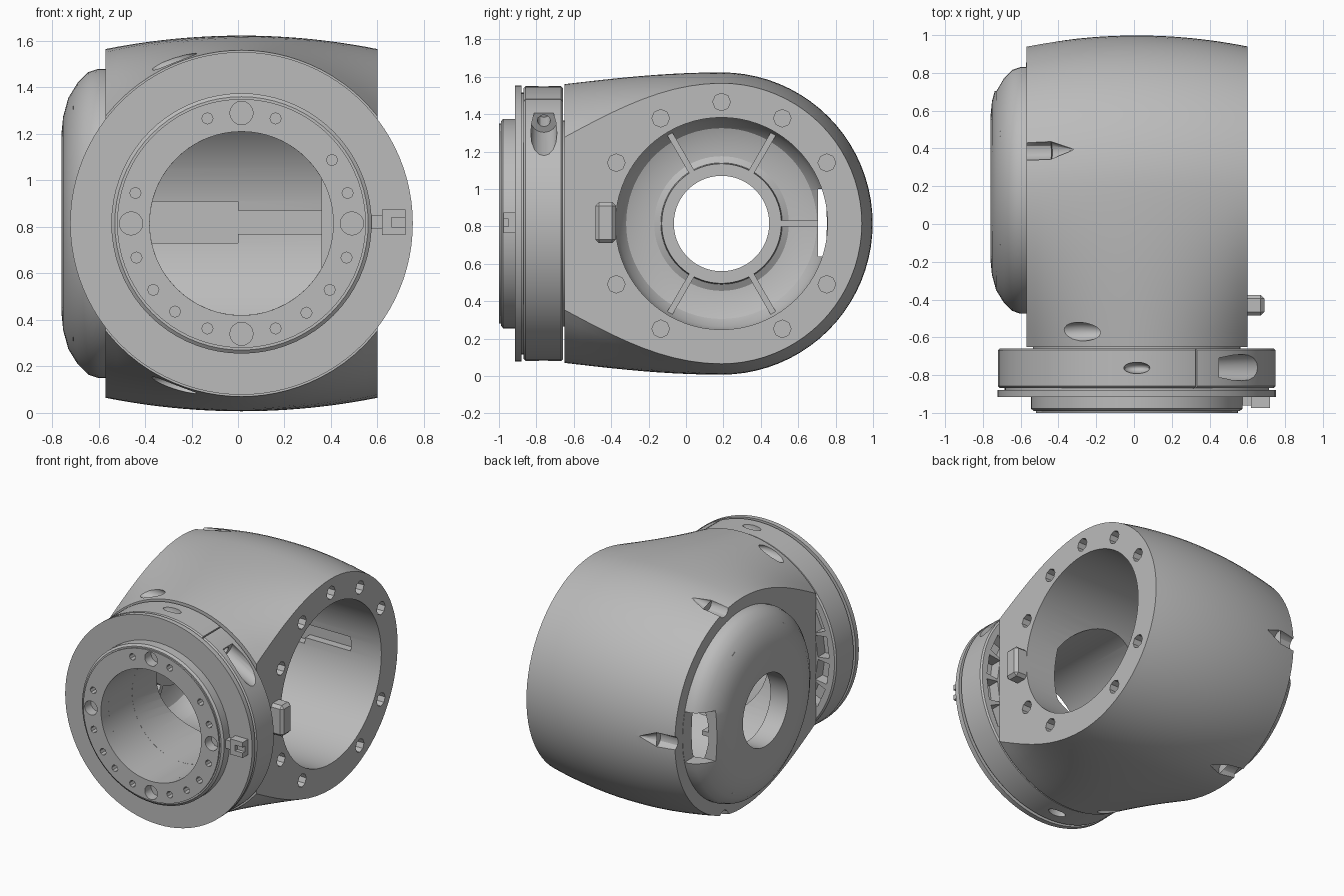
import bpy, bmesh
from math import sin, cos, pi, sqrt, radians
from mathutils import Vector, Matrix

cube = bpy.data.objects.get("Cube")
if cube:
    bpy.data.objects.remove(cube, do_unlink=True)

CX, CY, CZ = 0.015, 0.19, 0.815      # shared centre of both bores
X0, X1 = -0.57, 0.60                 # flat sides of the housing
FRONT = -0.65

grey = bpy.data.materials.new("cast_grey")
grey.use_nodes = True
grey.diffuse_color = (0.5, 0.5, 0.5, 1)
grey.node_tree.nodes["Principled BSDF"].inputs["Base Color"].default_value = grey.diffuse_color


def finish(name, bm):
    bmesh.ops.recalc_face_normals(bm, faces=bm.faces)
    mesh = bpy.data.meshes.new(name)
    bm.to_mesh(mesh)
    bm.free()
    mesh.materials.append(grey)
    obj = bpy.data.objects.new(name, mesh)
    bpy.context.collection.objects.link(obj)
    return obj


def activate(obj):
    bpy.ops.object.select_all(action='DESELECT')
    obj.select_set(True)
    bpy.context.view_layer.objects.active = obj


def lathe(name, profile, axis, steps=72):
    """Spin a closed (radius, position) profile round the x or y bore."""
    bm = bmesh.new()
    rings = []
    for i in range(steps):
        c, s = cos(2 * pi * i / steps), sin(2 * pi * i / steps)
        rings.append([bm.verts.new((a, CY + r * c, CZ + r * s) if axis == 'x'
                                   else (CX + r * c, a, CZ + r * s)) for r, a in profile])
    n = len(profile)
    for i in range(steps):
        p, q = rings[i], rings[(i + 1) % steps]
        for j in range(n):
            k = (j + 1) % n
            bm.faces.new((p[j], p[k], q[k], q[j]))
    return finish(name, bm)


def rod(name, start, end, radius, sides=16, tip=None):
    a, b = Vector(start), Vector(end)
    bm = bmesh.new()
    turn = (b - a).to_track_quat('Z', 'Y').to_matrix().to_4x4()
    bmesh.ops.create_cone(bm, cap_ends=True, segments=sides, radius1=radius,
                          radius2=radius if tip is None else tip, depth=(b - a).length,
                          matrix=Matrix.Translation((a + b) / 2) @ turn)
    return finish(name, bm)


def box(name, low, high, turn=Matrix.Identity(4)):
    a, b = Vector(low), Vector(high)
    bm = bmesh.new()
    bmesh.ops.create_cube(bm, size=1, matrix=turn @ Matrix.Translation((a + b) / 2)
                          @ Matrix.Diagonal((*(b - a), 1)))
    return finish(name, bm)


def ball(name, centre, size):
    bm = bmesh.new()
    bmesh.ops.create_uvsphere(bm, u_segments=20, v_segments=12, radius=1,
                              matrix=Matrix.Translation(centre) @ Matrix.Diagonal((*size, 1)))
    return finish(name, bm)


def cut(target, cutter):
    cutter.hide_render = True
    mod = target.modifiers.new("cut", 'BOOLEAN')
    mod.operation, mod.solver, mod.object = 'DIFFERENCE', 'EXACT', cutter
    activate(target)
    bpy.ops.object.modifier_apply(modifier=mod.name)
    bpy.data.objects.remove(cutter, do_unlink=True)


# Housing: barrel round x at the back, blending to a clipped disc at the front
def half_height(x, t):
    u = x - CX
    disc = sqrt(0.745 ** 2 - u * u)
    barrel = 0.808 - 0.058 * (u / 0.585) ** 2
    return disc + (barrel - disc) * sin(t * pi / 2)


def section(x):
    ts = [i / 10 for i in range(11)]
    pts = [(FRONT + (CY - FRONT) * t, half_height(x, t)) for t in ts]
    h = half_height(x, 1)
    arc = [(CY + h * sin(a), h * cos(a)) for a in (pi * i / 40 for i in range(1, 40))]
    return pts + arc + [(y, -z) for y, z in reversed(pts)]


bm = bmesh.new()
cols = []
for i in range(25):
    x = X0 + (X1 - X0) * i / 24
    cols.append([bm.verts.new((x, y, CZ + z)) for y, z in section(x)])
for p, q in zip(cols, cols[1:]):
    for j in range(len(p) - 1):
        bm.faces.new((p[j], p[j + 1], q[j + 1], q[j]))
bm.faces.new([c[0] for c in cols] + [c[-1] for c in reversed(cols)])
bm.faces.new(cols[0])
bm.faces.new(cols[-1])
housing = finish("housing", bm)

# Side bore, front bore with one flat side, and a groove in the back wall
cut(housing, rod("side_bore", (-0.8, CY, CZ), (0.8, CY, CZ), 0.567, 72))
front_bore = rod("front_bore", (CX, -0.9, CZ), (CX, -0.1, CZ), 0.395, 48)
cut(front_bore, box("bore_flat", (0.36, -1, 0), (1, 0, 2)))
cut(housing, front_bore)
cut(housing, box("inner_groove", (-0.5, 0.6, 0.73), (0.0, 0.81, 0.91)))
cut(housing, box("narrow_groove", (-0.1, 0.6, 0.77), (0.36, 0.81, 0.87)))

# Bolt holes on the open side
for deg in (90, 60, 30, -30, -60, -120, -150, 150, 120):
    y, z = CY + 0.65 * cos(radians(deg)), CZ + 0.65 * sin(radians(deg))
    cut(housing, rod("bolt_hole", (0.47, y, z), (0.7, y, z), 0.047, 8))

# Pointed screw scoops on the barrel, from the capped side
for deg in (75, 0, -75):
    c, s = cos(radians(deg)), sin(radians(deg))
    ends = [(x, CY + r * c, CZ + r * s) for x, r in ((-0.7, 0.755), (-0.44, 0.77), (-0.32, 0.79))]
    cut(housing, rod("scoop", ends[0], ends[1], 0.05, 12))
    cut(housing, rod("scoop_tip", ends[1], ends[2], 0.05, 12, 0.002))
for side in (1, -1):
    cut(housing, ball("front_scoop", (-0.285, -0.57, CZ + side * 0.70), (0.14, 0.05, 0.05)))

# Domed cap with a central tube and a window at the back
cap = lathe("domed_cap", [(0.567, -0.56), (0.665, -0.56), (0.665, -0.60), (0.65, -0.645),
                          (0.605, -0.69), (0.54, -0.73), (0.46, -0.752), (0.38, -0.76),
                          (0.255, -0.76), (0.255, -0.62), (0.32, -0.62), (0.325, -0.69),
                          (0.36, -0.71), (0.44, -0.705), (0.51, -0.68), (0.55, -0.63)], 'x')
cut(cap, box("cap_window", (-0.8, 0.705, 0.64), (-0.572, 0.95, 1.0)))
cut(cap, box("cap_window_inner", (-0.6, 0.705, 0.64), (-0.5, 0.752, 1.0)))

# Radial ribs inside the cap
for deg in (0, 60, 120, 240, 300):
    turn = Matrix.Translation((0, CY, CZ)) @ Matrix.Rotation(radians(deg), 4, 'X')
    box("cap_rib", (-0.71, 0.30, -0.016), (-0.62, 0.575 if deg else 0.515, 0.016), turn)

# Clamp ring, hollow towards the housing, round a narrower neck
ring = lathe("clamp_ring", [(0.395, -0.882), (0.70, -0.882), (0.70, -0.868), (0.725, -0.868),
                            (0.735, -0.858), (0.735, -0.668), (0.725, -0.658), (0.60, -0.658),
                            (0.55, -0.658), (0.55, -0.63), (0.395, -0.63)], 'y', 96)
plate = lathe("thin_plate", [(0.395, -0.915), (0.737, -0.915), (0.737, -0.88), (0.395, -0.88)],
              'y', 96)
boss = lathe("front_boss", [(0.395, -1.0), (0.535, -1.0), (0.535, -0.99), (0.545, -0.99),
                            (0.56, -0.978), (0.56, -0.91), (0.395, -0.91)], 'y')

cut(ring, rod("screw_pocket", (0.43, -0.76, 1.365), (0.86, -0.76, 1.155), 0.07))
cut(ring, rod("screw_hole", (0.33, -0.76, 1.414), (0.5, -0.76, 1.33), 0.035, 12))
cut(ring, box("ring_slit", (-0.004, -0.87, 0.6), (0.004, -0.65, 0.8),
              Matrix.Translation((CX, 0, CZ)) @ Matrix.Rotation(radians(25.4), 4, 'Y')))
for side in (1, -1):
    cut(ring, ball("ring_scoop", (CX, -0.762, CZ + side * 0.735), (0.07, 0.03, 0.06)))

# Pockets in the back of the ring, beside the housing's flat sides
for deg in (-24, -8, 8, 24, 156, 172, 188, 204):
    turn = Matrix.Translation((CX, 0, CZ)) @ Matrix.Rotation(radians(deg), 4, 'Y')
    cut(ring, box("ring_pocket", (0.59, -0.74, -0.075), (0.68, -0.6, 0.075), turn))

# Large and small holes round the boss face
for degs, radius, sides in (((0, 90, 180, 270), 0.05, 16),
                            ((16, 35, 72, 108, 164, 198, 217, 233, 252, 288, 306, 323, 342),
                             0.024, 8)):
    for deg in degs:
        x, z = CX + 0.475 * cos(radians(deg)), CZ + 0.475 * sin(radians(deg))
        cut(boss, rod("face_hole", (x, -1.1, z), (x, -0.93, z), radius, sides))

# Small locating tabs
side_tab = box("side_tab", (0.55, -0.485, 0.71), (0.69, -0.375, 0.93))
activate(side_tab)
bevel = side_tab.modifiers.new("soft_corners", 'BEVEL')
bevel.width = 0.02
bpy.ops.object.modifier_apply(modifier=bevel.name)
box("front_tab_root", (0.56, -0.96, 0.79), (0.63, -0.91, 0.85))
front_tab = box("front_tab", (0.62, -0.975, 0.765), (0.72, -0.91, 0.875))
cut(front_tab, box("tab_notch", (0.66, -1.0, 0.80), (0.8, -0.95, 0.84)))

for obj in [o for o in bpy.context.scene.objects if o.type == 'MESH' and grey.name in o.data.materials]:
    activate(obj)
    bpy.ops.object.shade_smooth_by_angle(angle=radians(30))
